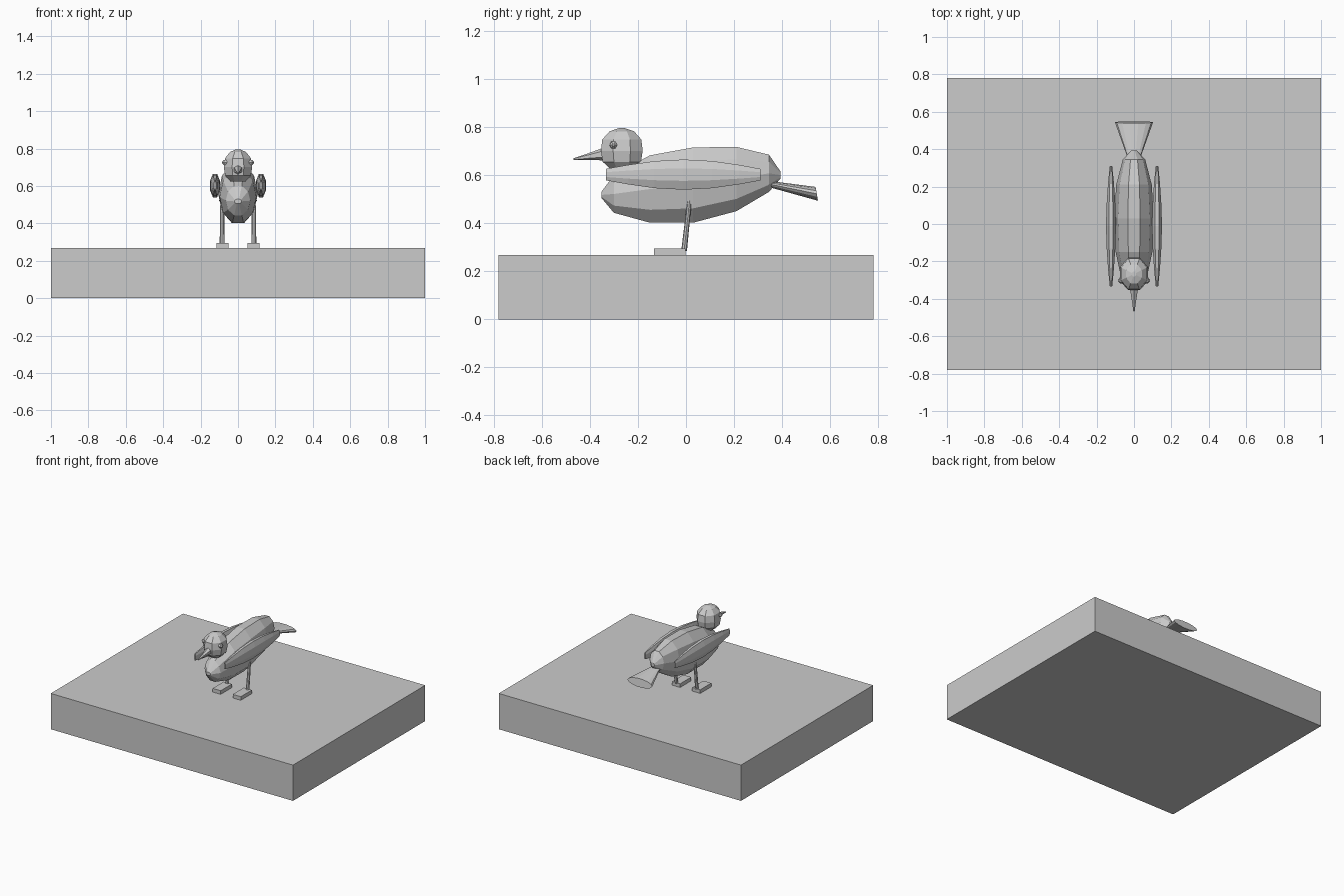
import bpy, bmesh
from math import sin, cos, pi
from mathutils import Vector

grey = bpy.data.materials.new("plain grey")
grey.diffuse_color = (0.6, 0.6, 0.6, 1)


def finish(name, bm):
    bmesh.ops.recalc_face_normals(bm, faces=bm.faces)
    me = bpy.data.meshes.new(name)
    bm.to_mesh(me)
    bm.free()
    me.materials.append(grey)
    ob = bpy.data.objects.new(name, me)
    bpy.context.collection.objects.link(ob)
    return ob


def loft(name, rings, n, u, v, turn=0.0):
    """Skin capped elliptical rings (centre, radius along u, radius along v)."""
    bm = bmesh.new()
    u, v = Vector(u), Vector(v)
    loops = []
    for c, ru, rv in rings:
        loops.append([bm.verts.new(Vector(c) + u * ru * cos(2 * pi * i / n + turn)
                                   + v * rv * sin(2 * pi * i / n + turn)) for i in range(n)])
    for a, b in zip(loops, loops[1:]):
        for i in range(n):
            j = (i + 1) % n
            bm.faces.new((a[i], a[j], b[j], b[i]))
    bm.faces.new(loops[0])
    bm.faces.new(loops[-1])
    return finish(name, bm)


def box(name, lo, hi):
    bm = bmesh.new()
    bmesh.ops.create_cube(bm, size=1)
    for w in bm.verts:
        w.co = [l + (c + 0.5) * (h - l) for c, l, h in zip(w.co, lo, hi)]
    return finish(name, bm)


X, Y, Z = (1, 0, 0), (0, 1, 0), (0, 0, 1)

# Ground slab
box("base", (-1, -0.78, 0), (1, 0.78, 0.267))

# Body: y, bottom z, top z, half width
sections = [(-0.352, 0.505, 0.53, 0.02), (-0.30, 0.443, 0.60, 0.066),
            (-0.15, 0.402, 0.682, 0.098), (0.03, 0.402, 0.715, 0.106),
            (0.21, 0.45, 0.717, 0.095), (0.345, 0.53, 0.685, 0.06),
            (0.393, 0.585, 0.615, 0.015)]
k = cos(pi / 10)
loft("body", [((0, y, (a + b) / 2), w, (b - a) / 2 / k) for y, a, b, w in sections], 10, X, Z)

# Head
hy = -0.267
loft("head", [((0, hy, z), rx, ry) for z, rx, ry in
              [(0.625, 0.045, 0.05), (0.655, 0.074, 0.086), (0.70, 0.082, 0.094),
               (0.748, 0.075, 0.088), (0.782, 0.046, 0.055), (0.795, 0.012, 0.014)]],
     8, X, Y, pi / 8)

# Beak
loft("beak", [((0, -0.34, 0.688), 0.026, 0.027), ((0, -0.40, 0.678), 0.015, 0.015),
              ((0, -0.468, 0.666), 0.004, 0.004)], 6, X, Z, pi / 6)

# Tail fan
loft("tail", [((0, 0.32, 0.568), 0.022, 0.012), ((0, 0.544, 0.522), 0.102, 0.03)], 14,
     X, (0, -0.17, 0.985))

for side, s in (("left", 1), ("right", -1)):
    # Wing: y, half height, half thickness
    wing = [(-0.333, 0.026, 0.007), (-0.24, 0.044, 0.017), (-0.13, 0.061, 0.025),
            (-0.01, 0.068, 0.029), (0.11, 0.061, 0.025), (0.22, 0.044, 0.017),
            (0.31, 0.026, 0.007)]
    loft(side + "_wing", [((s * 0.123, y, 0.602), t, h) for y, h, t in wing], 8, X, Z, pi / 8)
    # Leg and foot
    loft(side + "_leg", [((s * 0.085, -0.008, 0.285), 0.013, 0.012),
                         ((s * 0.085, 0.015, 0.495), 0.011, 0.009)], 8, X, Y)
    box(side + "_foot", (s * 0.083 - 0.033, -0.133, 0.265), (s * 0.083 + 0.033, -0.002, 0.294))
    # Eye
    loft(side + "_eye", [((s * 0.06, -0.302, 0.725), 0.017, 0.017),
                         ((s * 0.075, -0.302, 0.725), 0.016, 0.016),
                         ((s * 0.085, -0.302, 0.725), 0.005, 0.005)], 6, Y, Z)
